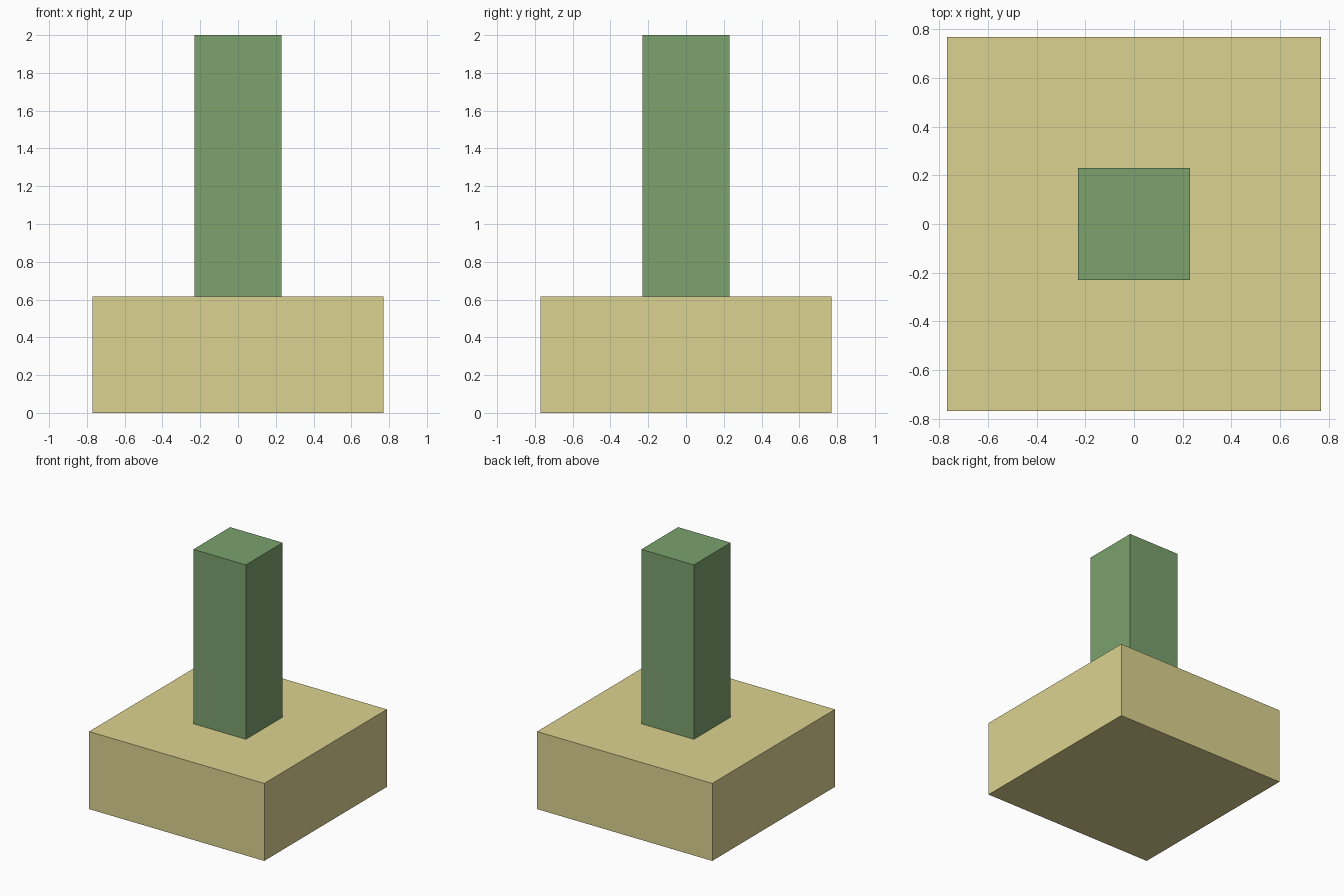
import bpy

if "Cube" in bpy.data.objects:
    bpy.data.objects.remove(bpy.data.objects["Cube"])

U = 1 / 13  # model grid unit


def box(name, width, z0, z1, color):
    bpy.ops.mesh.primitive_cube_add(size=1)
    ob = bpy.context.object
    ob.name = name
    for v in ob.data.vertices:
        v.co.x *= width * U
        v.co.y *= width * U
        v.co.z = (z1 if v.co.z > 0 else z0) * U
    mat = bpy.data.materials.new(name + "_color")
    mat.diffuse_color = (*color, 1)
    mat.use_nodes = True
    mat.node_tree.nodes["Principled BSDF"].inputs["Base Color"].default_value = mat.diffuse_color
    ob.data.materials.append(mat)
    return ob


# Wide square base
box("base", 20, 0, 8, (0.72, 0.65, 0.28))
# Square post standing on the base
box("post", 6, 8, 26, (0.20, 0.36, 0.155))
